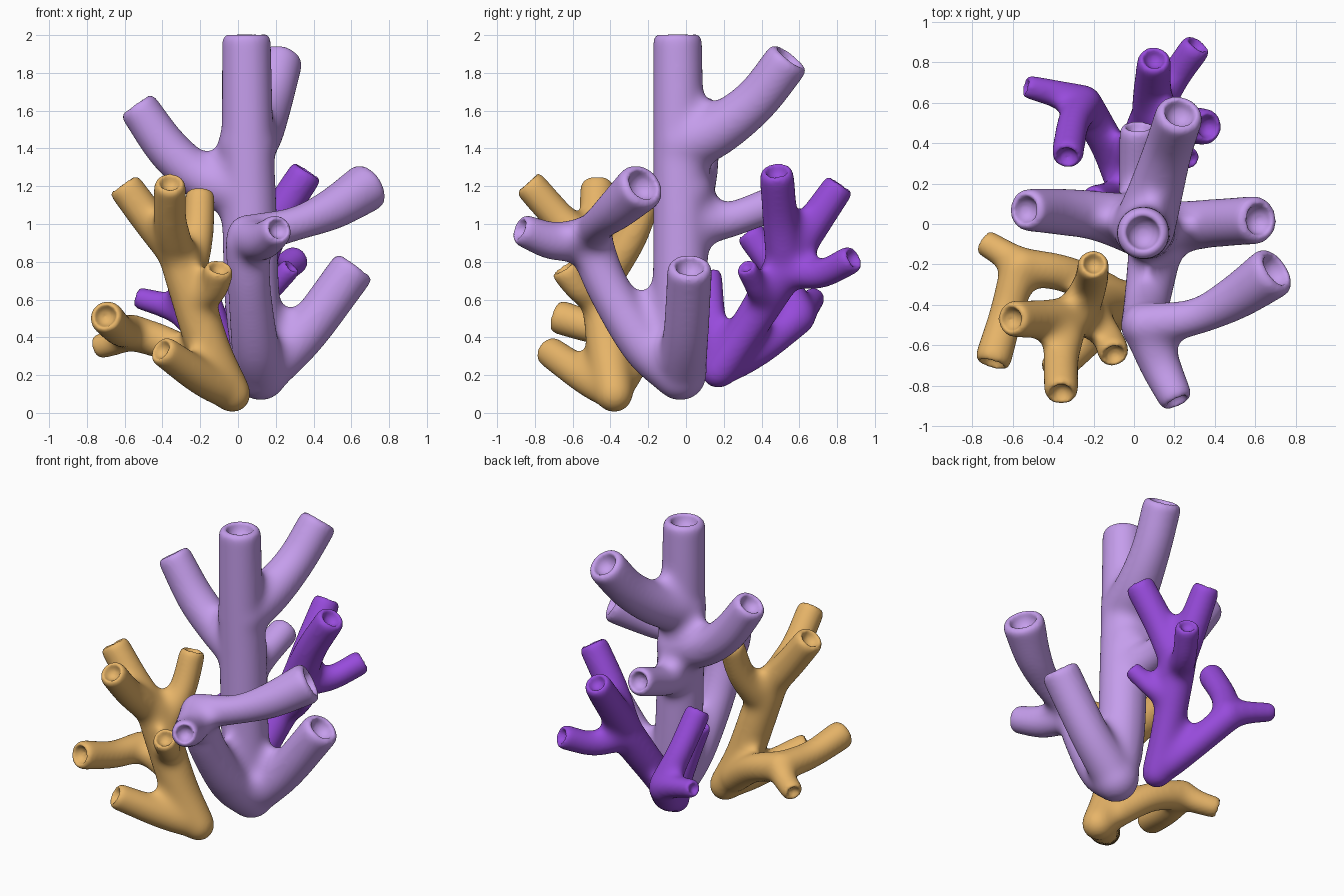
import bpy, bmesh
from mathutils import Vector, Matrix

if "Cube" in bpy.data.objects:
    bpy.data.objects.remove(bpy.data.objects["Cube"])


def spline(pts, n=8):
    """Catmull-Rom samples through (x, y, z, radius) points."""
    p = [Vector(q) for q in pts]
    p = [p[0] * 2 - p[1]] + p + [p[-1] * 2 - p[-2]]
    out = []
    for a, b, c, d in zip(p, p[1:], p[2:], p[3:]):
        for i in range(n):
            t = i / n
            out.append(0.5 * (2 * b + (c - a) * t + (2 * a - 5 * b + 4 * c - d) * t * t
                              + (3 * b - a - 3 * c + d) * t ** 3))
    return out + [p[-2]]


def tube(bm, pts, sides=28):
    """Closed tube with a rounded root; returns tip position, direction and radius."""
    s = spline(pts)
    pos, rad = [q.to_3d() for q in s], [q[3] + 0.008 for q in s]
    tip_dir = (pos[-1] - pos[-2]).normalized()
    pos[-1] = pos[-1] + tip_dir * 0.022
    rings, x_axis = [], (pos[1] - pos[0]).orthogonal().normalized()
    for i, c in enumerate(pos):
        d = (pos[min(i + 1, len(pos) - 1)] - pos[max(i - 1, 0)]).normalized()
        x_axis = (x_axis - d * x_axis.dot(d)).normalized()
        y_axis = d.cross(x_axis)
        m = Matrix((x_axis, y_axis, d)).transposed().to_4x4()
        m.translation = c
        geo = bmesh.ops.create_circle(bm, segments=sides, radius=rad[i], matrix=m)
        rings.append(geo["verts"])
    for r0, r1 in zip(rings, rings[1:]):
        for k in range(sides):
            j = (k + 1) % sides
            bm.faces.new((r0[k], r0[j], r1[j], r1[k]))
    bm.faces.new(rings[0][::-1])
    bm.faces.new(rings[-1])
    bmesh.ops.create_uvsphere(bm, u_segments=24, v_segments=16, radius=rad[0],
                              matrix=Matrix.Translation(pos[0]))
    return pos[-1], tip_dir, rad[-1]


def mesh_object(name, bm):
    bmesh.ops.recalc_face_normals(bm, faces=bm.faces)
    me = bpy.data.meshes.new(name)
    bm.to_mesh(me)
    bm.free()
    ob = bpy.data.objects.new(name, me)
    bpy.context.collection.objects.link(ob)
    return ob


def remesh_smooth(ob, voxel, steps):
    m = ob.modifiers.new("fuse", 'REMESH')
    m.mode, m.voxel_size, m.use_smooth_shade = 'VOXEL', voxel, True
    m = ob.modifiers.new("soften", 'SMOOTH')
    m.factor, m.iterations = 0.5, steps


def offset(ob, amount):
    m = ob.modifiers.new("offset", 'DISPLACE')
    m.strength, m.mid_level, m.direction = amount, 0, 'NORMAL'


def coral(name, colour, fillet, stems, branches):
    bm, pits = bmesh.new(), bmesh.new()
    for p in stems:
        tube(bm, p)
    for p in branches:
        c, d, r = tube(bm, p)
        bmesh.ops.create_uvsphere(pits, u_segments=24, v_segments=16, radius=r * 0.62,
                                  matrix=Matrix.Translation(c - d * r * 0.05))
    ob = mesh_object(name, bm)
    cutter = mesh_object(name + "_pit_cutter", pits)
    cutter.hide_render = True
    # Fuse the tubes; swell and shrink to fillet the forks
    remesh_smooth(ob, 0.014, 6)
    offset(ob, fillet)
    remesh_smooth(ob, 0.014, 12)
    offset(ob, -fillet)
    remesh_smooth(ob, 0.012, 20)
    # Hollow the tips and soften the rims
    m = ob.modifiers.new("pits", 'BOOLEAN')
    m.operation, m.object, m.solver = 'DIFFERENCE', cutter, 'EXACT'
    remesh_smooth(ob, 0.011, 14)
    dg = bpy.context.evaluated_depsgraph_get()
    final = bpy.data.meshes.new_from_object(ob.evaluated_get(dg))
    ob.modifiers.clear()
    ob.data = final
    bpy.data.objects.remove(cutter)
    final.shade_smooth()
    mat = bpy.data.materials.new(name + "_colour")
    mat.diffuse_color = colour
    mat.use_nodes = True
    mat.node_tree.nodes["Principled BSDF"].inputs["Base Color"].default_value = mat.diffuse_color
    final.materials.clear()
    final.materials.append(mat)


# Tall lilac coral: trunk plus side arms
coral("lilac_coral", (0.56, 0.34, 0.84, 1), 0.045,
      [[(.12, -.03, .205, .135), (.09, -.22, .36, .12), (.06, -.41, .66, .108), (.05, -.51, .91, .112)]],
      [[(.12, -.03, .205, .135), (.075, -.03, .6, .14), (.06, -.03, 1.1, .138), (.05, -.04, 1.5, .13), (.045, -.045, 1.985, .124)],
       [(.12, -.03, .21, .13), (.35, 0, .42, .115), (.61, .02, .765, .114)],
       [(.06, -.51, .92, .11), (.13, -.7, .91, .096), (.21, -.87, .97, .08)],
       [(.05, -.5, .94, .105), (.3, -.46, 1.0, .085), (.5, -.365, 1.08, .105), (.69, -.235, 1.2, .127)],
       [(.04, -.01, 1.17, .15), (-.18, .04, 1.24, .118), (-.36, .06, 1.385, .11), (-.53, .07, 1.62, .10)],
       [(.05, -.02, 1.42, .15), (.11, .17, 1.5, .13), (.17, .37, 1.655, .115), (.225, .54, 1.87, .114)],
       [(.05, 0, 1.0, .13), (.02, .22, 1.02, .09), (.02, .47, 1.11, .088)]])

# Golden coral: front left
coral("golden_coral", (0.80, 0.46, 0.14, 1), 0.03,
      [[(-.03, -.38, .1, .095), (-.15, -.41, .33, .108), (-.25, -.44, .64, .108), (-.32, -.46, .85, .10)],
       [(-.05, -.37, .12, .085), (-.33, -.25, .34, .085), (-.57, -.21, .43, .09)]],
      [[(-.3, -.46, .82, .095), (-.45, -.47, 1.0, .09), (-.6, -.47, 1.2, .087)],
       [(-.33, -.5, .87, .095), (-.36, -.66, 1.02, .083), (-.36, -.83, 1.21, .081)],
       [(-.27, -.43, .72, .095), (-.215, -.29, .93, .08), (-.2, -.2, 1.16, .075)],
       [(-.22, -.45, .6, .09), (-.13, -.56, .655, .07), (-.1, -.64, .76, .077)],
       [(-.05, -.39, .11, .09), (-.2, -.53, .19, .088), (-.4, -.73, .33, .077)],
       [(-.57, -.22, .43, .088), (-.63, -.44, .44, .08), (-.7, -.68, .51, .087)],
       [(-.55, -.21, .43, .085), (-.64, -.15, .38, .068), (-.74, -.09, .35, .063)]])

# Dark violet coral: back
coral("violet_coral", (0.31, 0.07, 0.71, 1), 0.03,
      [[(-.04, .17, .22, .087), (.01, .34, .47, .094), (.09, .52, .76, .107)],
       [(-.04, .17, .22, .087), (-.13, .39, .34, .082), (-.25, .6, .51, .086)]],
      [[(.09, .53, .78, .10), (.2, .5, 1.02, .09), (.36, .48, 1.27, .086)],
       [(.09, .53, .8, .10), (.09, .65, .97, .09), (.1, .81, 1.2, .08)],
       [(.09, .54, .76, .09), (.19, .71, .735, .072), (.31, .88, .815, .073)],
       [(.06, .43, .6, .08), (.17, .38, .65, .056), (.28, .32, .77, .056)],
       [(-.25, .6, .52, .085), (-.37, .64, .565, .066), (-.53, .68, .61, .055)],
       [(-.25, .59, .54, .085), (-.3, .5, .72, .075), (-.33, .34, .95, .076)],
       [(-.04, .17, .25, .07), (-.12, .145, .5, .062), (-.2, .125, .74, .062)]])
